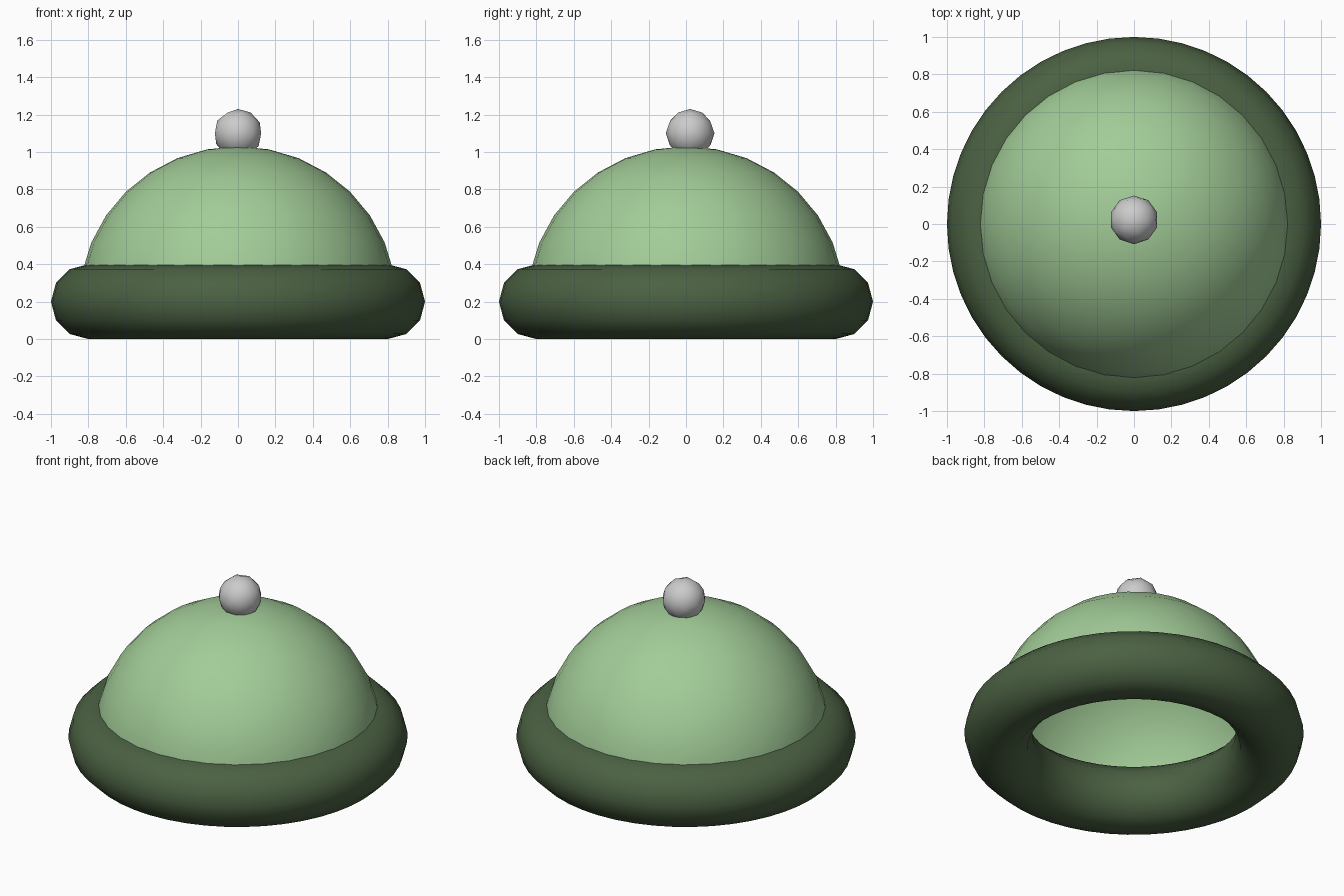
import bpy, bmesh

if "Cube" in bpy.data.objects:
    bpy.data.objects.remove(bpy.data.objects["Cube"])


def finish(obj, name, color=None):
    obj.name = name
    for p in obj.data.polygons:
        p.use_smooth = True
    if color:
        mat = bpy.data.materials.new(name + "_color")
        mat.diffuse_color = color
        mat.use_nodes = True
        mat.node_tree.nodes["Principled BSDF"].inputs["Base Color"].default_value = mat.diffuse_color
        obj.data.materials.append(mat)


# Rolled brim
bpy.ops.mesh.primitive_torus_add(location=(0, 0, 0.2), major_radius=0.8, minor_radius=0.2,
                                 major_segments=48, minor_segments=12)
finish(bpy.context.object, "brim", (0.07, 0.12, 0.055, 1))

# Open dome: upper half of a sphere, its rim hidden inside the brim
bpy.ops.mesh.primitive_uv_sphere_add(segments=32, ring_count=16, radius=1, location=(0, 0, 0.2))
dome = bpy.context.object
bm = bmesh.new()
bm.from_mesh(dome.data)
bmesh.ops.delete(bm, geom=[v for v in bm.verts if v.co.z < -0.01], context='VERTS')
bmesh.ops.scale(bm, vec=(0.848, 0.848, 0.83), verts=bm.verts)
bm.to_mesh(dome.data)
bm.free()
finish(dome, "dome", (0.36, 0.6, 0.31, 1))

# Small ball on top
bpy.ops.mesh.primitive_ico_sphere_add(subdivisions=2, radius=0.13, location=(0, 0.022, 1.1))
finish(bpy.context.object, "top_ball")
